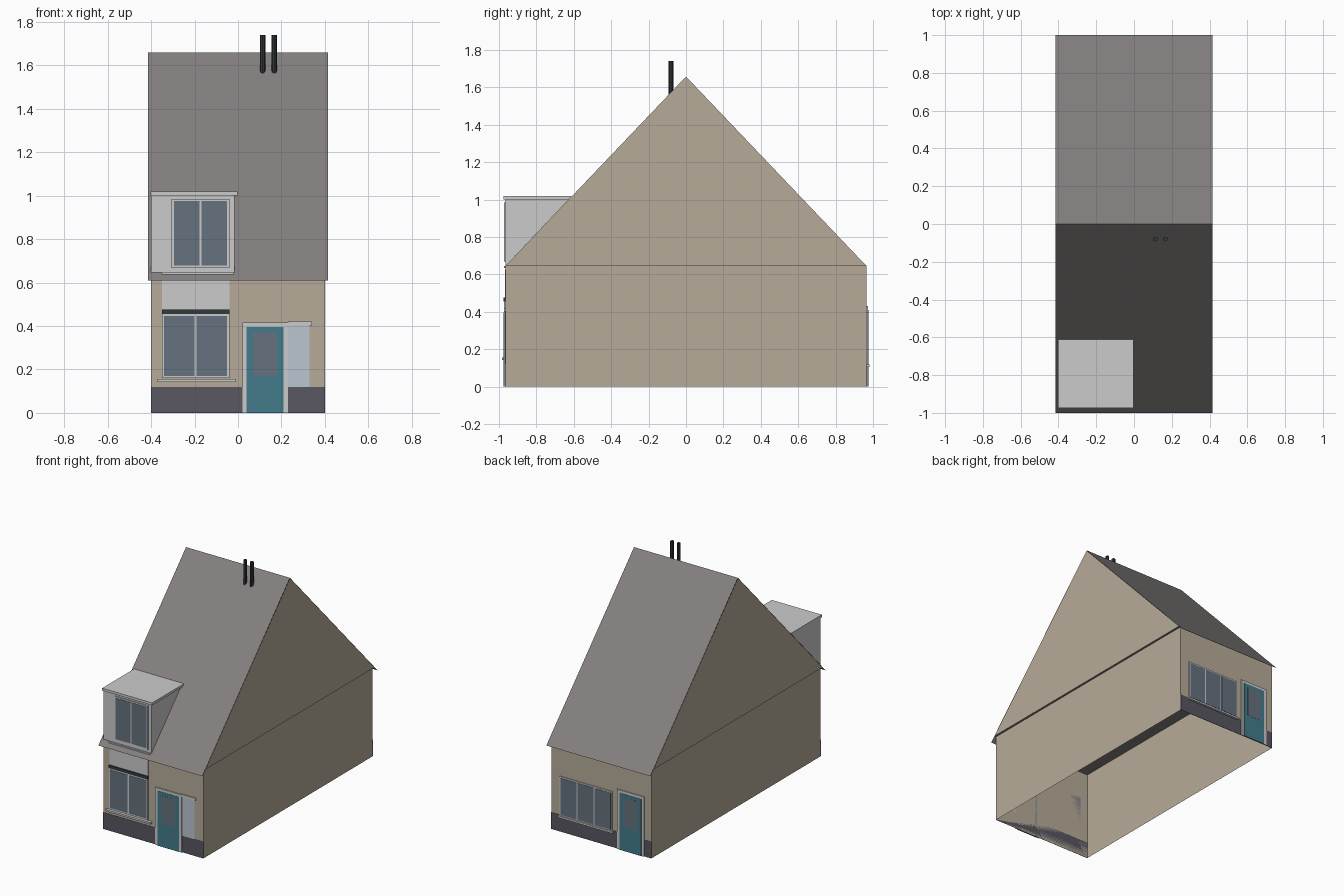
import bpy, bmesh

if "Cube" in bpy.data.objects:
    bpy.data.objects.remove(bpy.data.objects["Cube"])

def mat(name, r, g, b):
    m = bpy.data.materials.new(name)
    m.diffuse_color = (r, g, b, 1)
    m.use_nodes = True
    m.node_tree.nodes["Principled BSDF"].inputs["Base Color"].default_value = m.diffuse_color
    return m

BRICK = mat("brick", .47, .41, .32)
TILE = mat("roof_tile", .23, .215, .21)
PLINTH = mat("plinth", .1, .095, .12)
WHITE = mat("white_trim", .8, .8, .8)
GLASS = mat("glass", .13, .17, .21)
PALE = mat("pale_glass", .5, .56, .64)
TEAL = mat("teal_door", .055, .2, .26)
DARK = mat("dark_metal", .035, .04, .045)

W, D, H = .4, .965, .645            # wall half width, half depth, height
RW, EAVE, RIDGE = .415, .61, 1.66   # roof half width, eaves and ridge heights

def mesh(name, polys, m):
    me = bpy.data.meshes.new(name)
    bm = bmesh.new()
    for p in polys:
        bm.faces.new([bm.verts.new(v) for v in p])
    bmesh.ops.remove_doubles(bm, verts=bm.verts, dist=1e-5)
    bmesh.ops.recalc_face_normals(bm, faces=bm.faces)
    bm.to_mesh(me)
    bm.free()
    me.materials.append(m)
    ob = bpy.data.objects.new(name, me)
    bpy.context.collection.objects.link(ob)
    return ob

def prism(name, profile, x0, x1, m):
    """Extrude a (y, z) profile along x."""
    a = [(x0, y, z) for y, z in profile]
    b = [(x1, y, z) for y, z in profile]
    n = len(a)
    sides = [(a[i], a[(i + 1) % n], b[(i + 1) % n], b[i]) for i in range(n)]
    return mesh(name, [a, b] + sides, m)

def panel(name, x0, x1, z0, z1, depth, m, side=-1, back=0.0):
    """Box standing proud of the front (-1) or back (+1) wall."""
    y0, y1 = side * (D - back), side * (D + depth)
    return prism(name, [(y0, z0), (y1, z0), (y1, z1), (y0, z1)], x0, x1, m)

# Walls: four sheets, open underneath
c = [(-W, -D), (W, -D), (W, D), (-W, D)]
mesh("walls", [[(*c[i], 0), (*c[(i + 1) % 4], 0), (*c[(i + 1) % 4], H), (*c[i], H)]
               for i in range(4)], BRICK)

# Roof: two slopes, gable ends and a flat underside
for s, name in ((-1, "front"), (1, "back")):
    q = [(-RW, s, EAVE), (RW, s, EAVE), (RW, 0, RIDGE), (-RW, 0, RIDGE)]
    mesh("roof_" + name, [q if s < 0 else q[::-1]], TILE)
for s, name in ((-1, "left"), (1, "right")):
    t = [(s * RW, -D, H), (s * RW, D, H), (s * RW, 0, RIDGE - .002)]
    mesh("gable_" + name, [t if s > 0 else t[::-1]], BRICK)
mesh("roof_underside", [[(-RW, -D, H), (-RW, D, H), (RW, D, H), (RW, -D, H)]], TILE)

# Plinths
for s, name in ((-1, "front"), (1, "back")):
    panel("plinth_" + name, -W, W, 0, .12, .002, PLINTH, s)

def window(name, x0, x1, z0, z1, n, side, frame=.01):
    panel(name + "_frame", x0, x1, z0, z1, .007, WHITE, side)
    w = (x1 - x0 - frame) / n
    for i in range(n):
        a = x0 + frame + i * w
        panel(f"{name}_pane_{i}", a, a + w - frame, z0 + frame, z1 - frame, .009, GLASS, side)

def door(x0, x1, h, side, name):
    panel(name + "_frame", x0, x1, 0, h, .008, WHITE, side)
    panel(name + "_leaf", x0 + .02, x1 - .02, 0, h - .02, .010, TEAL, side)
    panel(name + "_pane", x0 + .05, x1 - .05, .17, h - .045, .011, GLASS, side)

# Front ground floor
window("front_window", -.35, -.04, .16, .455, 2, -1)
panel("front_window_sill", -.37, -.01, .143, .156, .02, WHITE)
panel("awning_strip", -.35, -.04, .455, .477, .01, DARK)
panel("upper_panel", -.35, -.04, .477, .625, .003, WHITE)
door(.02, .23, .415, -1, "front_door")
panel("side_light", .23, .33, .12, .402, .003, PALE)
panel("side_light_header", .23, .34, .402, .42, .008, WHITE)

# Back ground floor
window("back_window", -.09, .33, .115, .40, 3, 1)
panel("back_window_sill", -.10, .34, .105, .118, .017, WHITE, 1)
door(-.345, -.13, .43, 1, "back_door")

# Dormer: wedge cut by the roof slope, flat lid, window and sill
slope = RIDGE - EAVE
def roof_y(z):
    return (z - RIDGE) / slope
prism("dormer_body", [(-D, H), (-D, 1.0), (roof_y(1.0), 1.0)], -W, -.015, WHITE)
prism("dormer_lid", [(-.975, 1.0), (-.975, 1.018), (roof_y(1.018), 1.018), (roof_y(1.0), 1.0)],
      -.402, -.003, WHITE)
window("dormer_window", -.305, -.04, .668, .985, 2, -1)
panel("dormer_sill", -.35, -.02, .635, .646, .009, WHITE)

# Flue pipes
for i, x in enumerate((.113, .167)):
    bpy.ops.mesh.primitive_cylinder_add(vertices=8, radius=.0125, depth=.18,
                                        location=(x, -.08, 1.65))
    ob = bpy.context.object
    ob.name = f"flue_{i}"
    ob.data.materials.append(DARK)
